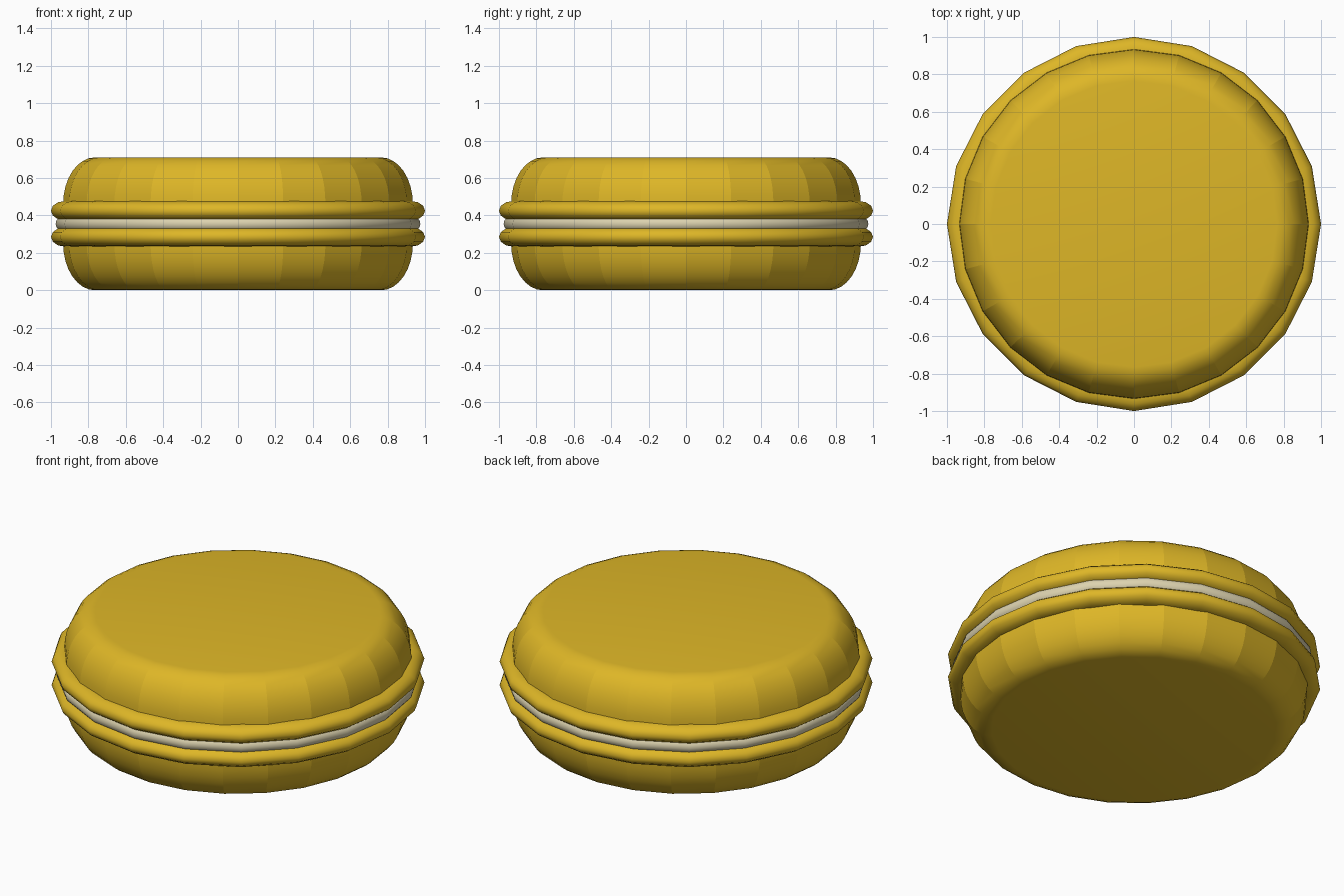
import bpy, bmesh, math

if "Cube" in bpy.data.objects:
    bpy.data.objects.remove(bpy.data.objects["Cube"])

MID = 0.355  # height of the filling's centre plane


def material(name, rgb):
    m = bpy.data.materials.new(name)
    m.diffuse_color = (*rgb, 1)
    m.use_nodes = True
    m.node_tree.nodes["Principled BSDF"].inputs["Base Color"].default_value = m.diffuse_color
    return m


yellow = material("golden yellow", (0.73, 0.47, 0.02))
cream = material("cream", (0.72, 0.65, 0.43))


def lathe(name, profile, sides, mat, closed, sharp_above=None):
    """Spin (radius, z) points; closed loops make tori, open ones get end caps."""
    bm = bmesh.new()
    rings = []
    for r, z in profile:
        rings.append([bm.verts.new((r * math.cos(a), r * math.sin(a), z))
                      for a in (2 * math.pi * i / sides for i in range(sides))])
    n = len(rings)
    for k in range(n if closed else n - 1):
        lo, hi = rings[k], rings[(k + 1) % n]
        for i in range(sides):
            j = (i + 1) % sides
            bm.faces.new((lo[i], lo[j], hi[j], hi[i]))
    if not closed:
        bm.faces.new(rings[0])
        bm.faces.new(rings[-1])
    bmesh.ops.recalc_face_normals(bm, faces=bm.faces[:])
    for f in bm.faces:
        f.smooth = True
    if sharp_above is not None:
        # facet the sides: upright edges stay crisp, fading out near the flat cap
        for e in bm.edges:
            a, b = e.verts
            steep = abs(a.co.z - b.co.z) > 0.001
            if steep and max(abs(a.co.z - MID), abs(b.co.z - MID)) < sharp_above:
                e.smooth = False
    # keep the cut base of a shell crisp
    for e in bm.edges:
        if len(e.link_faces) == 2 and e.calc_face_angle(0) > math.radians(50):
            e.smooth = False
    me = bpy.data.meshes.new(name)
    bm.to_mesh(me)
    bm.free()
    me.materials.append(mat)
    ob = bpy.data.objects.new(name, me)
    bpy.context.collection.objects.link(ob)
    return ob


def ellipse(r, z, a, b, start, end, steps, whole=False):
    count = steps if whole else steps + 1
    return [(r + a * math.cos(t), z + b * math.sin(t))
            for t in (math.radians(start + (end - start) * i / steps)
                      for i in range(count))]


for label, s in (("top", 1), ("bottom", -1)):
    # domed shell with a flat cap
    shell = [(0.935, MID + s * 0.06)] + ellipse(
        0.765, MID + s * 0.105, 0.17, s * 0.25, 0, 90, 8)
    lathe(label + "_shell", shell, 24, yellow, False, 0.34)
    # ruffled foot ring
    foot = ellipse(0.925, MID + s * 0.07, 0.075, 0.052, 0, 360, 12, True)
    lathe(label + "_foot_ring", foot, 20, yellow, True)

# cream filling disc with a rounded rim
lathe("filling", ellipse(0.925, MID, 0.05, 0.045, -90, 90, 8), 20, cream, False)
